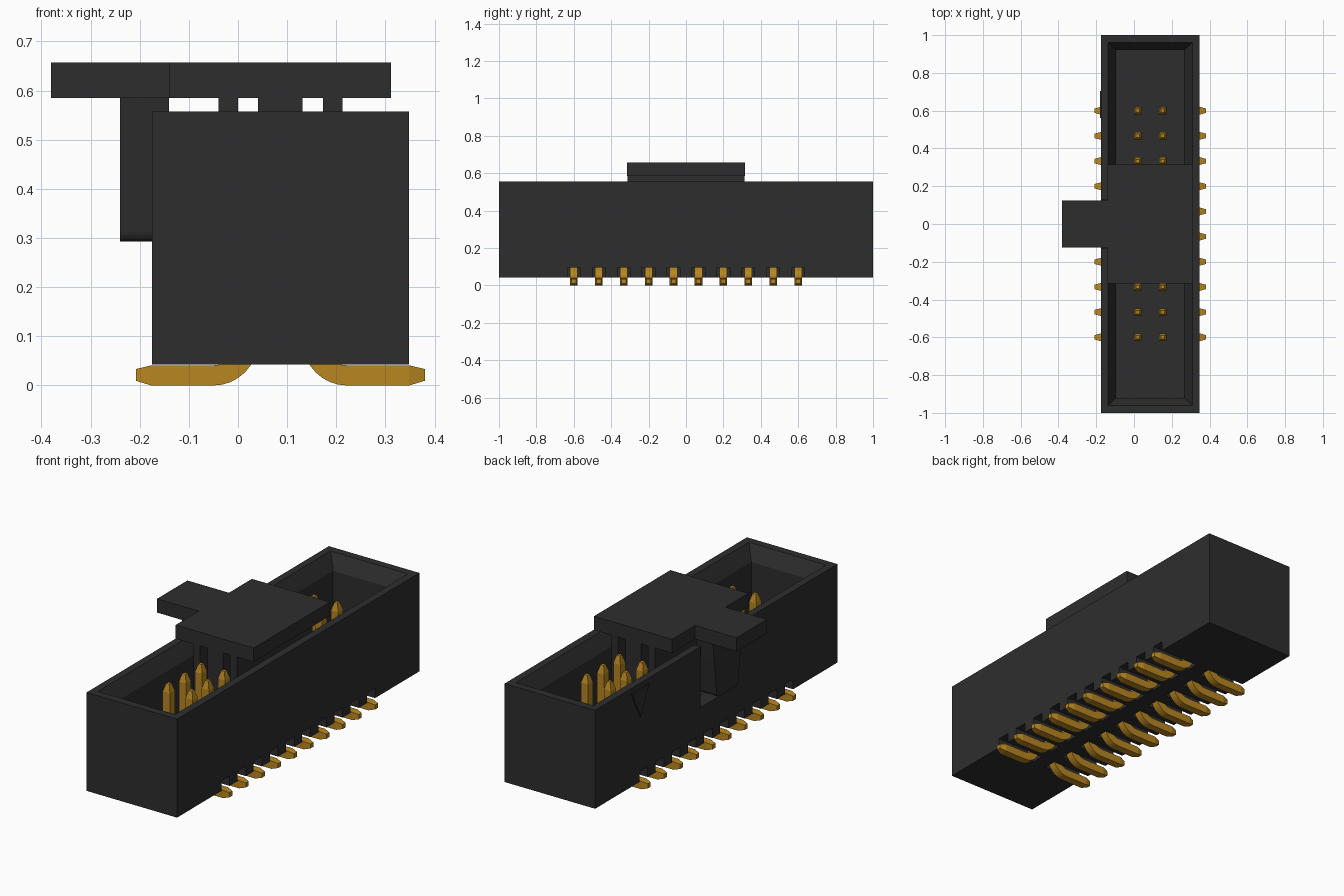
import bpy, bmesh, math
from mathutils import Vector

old = bpy.data.objects.get("Cube")
if old:
    bpy.data.objects.remove(old, do_unlink=True)


def material(name, color):
    m = bpy.data.materials.new(name)
    m.use_nodes = True
    m.diffuse_color = color
    m.node_tree.nodes["Principled BSDF"].inputs["Base Color"].default_value = color
    return m


BLACK = material("black plastic", (0.027, 0.027, 0.027, 1))
GOLD = material("gold metal", (0.48, 0.24, 0.015, 1))


def finish(name, bm, mat):
    bmesh.ops.recalc_face_normals(bm, faces=bm.faces)
    me = bpy.data.meshes.new(name)
    bm.to_mesh(me)
    bm.free()
    me.materials.append(mat)
    ob = bpy.data.objects.new(name, me)
    bpy.context.collection.objects.link(ob)
    return ob


def loft(bm, rings):
    """Skin a list of point loops and cap both ends."""
    loops = [[bm.verts.new(p) for p in ring] for ring in rings]
    n = len(loops[0])
    for a, b in zip(loops, loops[1:]):
        for i in range(n):
            j = (i + 1) % n
            bm.faces.new((a[i], a[j], b[j], b[i]))
    bm.faces.new(loops[0][::-1])
    bm.faces.new(loops[-1])


def prism(name, pts, lo, hi, axis, mat=BLACK):
    """Extrude a 2D outline along the x or z axis."""
    place = (lambda p, d: (d, *p)) if axis == "x" else (lambda p, d: (*p, d))
    bm = bmesh.new()
    loft(bm, [[place(p, d) for p in pts] for d in (lo, hi)])
    return finish(name, bm, mat)


def rect(x0, x1, y):
    return [(x0, -y), (x1, -y), (x1, y), (x0, y)]


# Main dimensions
X0, X1, BASE, TOP = -0.175, 0.348, 0.043, 0.557
MID = 0.086
ROW = 0.066
PITCH = 0.1333
STATIONS = [(i - 4.5) * PITCH for i in range(10)]

# Open box housing with a chamfered rim
bm = bmesh.new()
steps = [(X0, X1, 1.0, BASE), (X0, X1, 1.0, TOP), (-0.137, 0.309, 0.96, TOP),
         (-0.094, 0.266, 0.92, 0.48), (-0.094, 0.266, 0.92, 0.19)]
loft(bm, [[(x, y, z) for x, y in rect(a, b, w)] for a, b, w, z in steps])
housing = finish("housing", bm, BLACK)

# Key slot in the side wall and lead notches along the lower edges
bm = bmesh.new()


def cut_box(x0, x1, y, half, z0, z1):
    loft(bm, [[(a, b + y, z) for a, b in rect(x0, x1, half)] for z in (z0, z1)])


cut_box(-0.3, -0.05, 0, 0.13, 0.24, 0.7)
for y in STATIONS:
    cut_box(MID + 0.04, 0.5, y, 0.034, -0.1, 0.095)
    cut_box(-0.5, MID - 0.04, y, 0.034, -0.1, 0.095)
cutter = finish("cutter", bm, BLACK)
cutter.hide_render = True
mod = housing.modifiers.new("cuts", "BOOLEAN")
mod.operation = "DIFFERENCE"
mod.solver = "EXACT"
mod.object = cutter
bpy.context.view_layer.objects.active = housing
bpy.ops.object.modifier_apply(modifier=mod.name)
bpy.data.objects.remove(cutter, do_unlink=True)

# Contact: square wire with tapered ends, bent into a foot
H = 0.0205
R = 0.07
path = [(0, 0.505, 0.45), (0, 0.465, 1)]
for i in range(9):
    a = math.pi / 2 * i / 8
    path.append((R - R * math.cos(a), H + R - R * math.sin(a), 1))
path += [(0.196, H, 1), (0.228, H + 0.001, 0.58)]
rings = []
for i, (u, z, s) in enumerate(path):
    before, after = path[max(i - 1, 0)], path[min(i + 1, len(path) - 1)]
    if i in (1, 2):
        t = Vector((0, 0, -1))
    elif i >= len(path) - 3:
        t = Vector((1, 0, 0))
    else:
        t = Vector((after[0] - before[0], 0, after[1] - before[1])).normalized()
    side = Vector((0, H * s, 0))
    up = Vector((-t.z, 0, t.x)) * H * s
    c = Vector((u, 0, z))
    rings.append([c - side - up, c + side - up, c + side + up, c - side + up])
bm = bmesh.new()
loft(bm, rings)
contact = finish("contact", bm, GOLD)
contact.data.shade_smooth()
contact.data.set_sharp_from_angle(angle=0.21)
for k, y in enumerate(STATIONS):
    for sign, label in ((1, "left"), (-1, "right")):
        ob = contact if (k == 0 and sign == 1) else contact.copy()
        if ob is not contact:
            bpy.context.collection.objects.link(ob)
        ob.name = f"contact_{label}_{k + 1}"
        ob.location = (MID + sign * ROW, y, 0)
        ob.rotation_euler = (0, 0, 0 if sign == 1 else math.pi)

# Pick-up cap: flat plate with a side tab
CAP = 0.585
prism("cap_plate", [(-0.14, -0.315), (0.311, -0.315), (0.311, 0.315), (-0.14, 0.315),
                    (-0.14, 0.125), (-0.38, 0.125), (-0.38, -0.125), (-0.14, -0.125)],
      CAP, 0.657, "z")

# Ribs below the cap that grip the contacts
for name, x0, x1 in (("rib_right", -0.04, 0), ("rib_middle", 0.041, 0.131),
                     ("rib_left", 0.173, 0.213)):
    prism(name, rect(x0, x1, 0.312), 0.3, CAP, "z")

# Tapered key with rounded lower corners
half = [(0.12, CAP)]
for i in range(6):
    a = math.pi / 2 * i / 5
    half.append((0.07 + 0.02 * math.cos(a), 0.313 - 0.02 * math.sin(a)))
key = prism("cap_key", half + [(-y, z) for y, z in reversed(half)], -0.24, -0.14, "x")
key.data.shade_smooth()
key.data.set_sharp_from_angle(angle=math.radians(30))

# Raised triangle marking the first contact
prism("first_contact_mark", [(0.56, 0.53), (0.705, 0.53), (0.632, 0.385)],
      X0 - 0.006, X0, "x")
